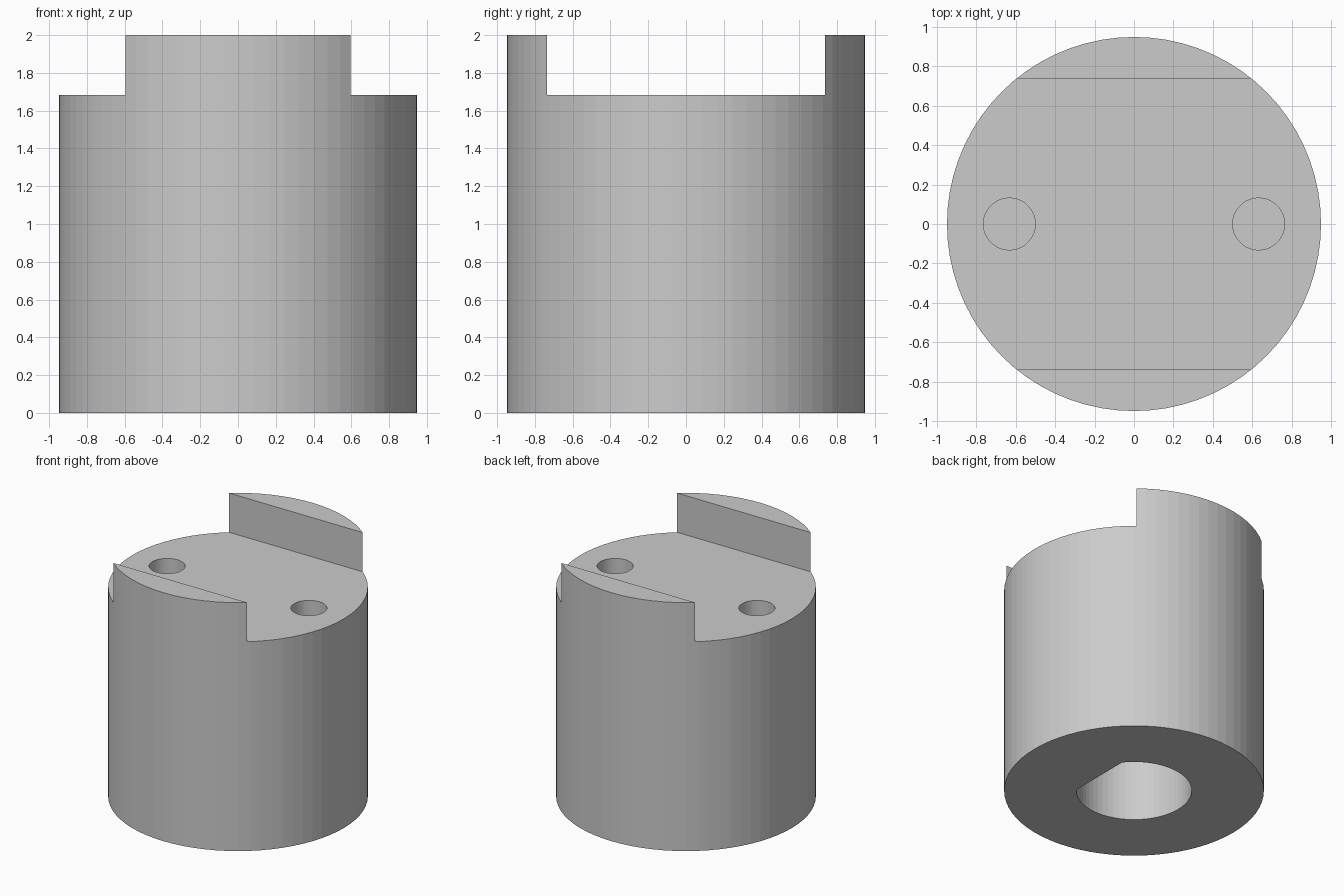
import bpy
import bmesh
import math
from mathutils import Matrix

if "Cube" in bpy.data.objects:
    bpy.data.objects.remove(bpy.data.objects["Cube"], do_unlink=True)

MM = 2 / 19          # model is 19 units tall
RADIUS = 9 * MM
SHOULDER = 16 * MM   # height of the slot floor
TOP = 19 * MM

grey = bpy.data.materials.new("plain_grey")
grey.use_nodes = True
grey.diffuse_color = (0.6, 0.6, 0.6, 1)
grey.node_tree.nodes["Principled BSDF"].inputs["Base Color"].default_value = (0.6, 0.6, 0.6, 1)


def prism(name, outline, bottom, top):
    """Extrude a flat outline between two heights."""
    bm = bmesh.new()
    face = bm.faces.new([bm.verts.new((x, y, bottom)) for x, y in outline])
    result = bmesh.ops.extrude_face_region(bm, geom=[face])
    moved = [v for v in result["geom"] if isinstance(v, bmesh.types.BMVert)]
    bmesh.ops.transform(bm, matrix=Matrix.Translation((0, 0, top - bottom)), verts=moved)
    bmesh.ops.recalc_face_normals(bm, faces=bm.faces)
    mesh = bpy.data.meshes.new(name)
    bm.to_mesh(mesh)
    bm.free()
    mesh.materials.append(grey)
    obj = bpy.data.objects.new(name, mesh)
    bpy.context.collection.objects.link(obj)
    return obj


def arc(radius, start, end, count, cx=0.0):
    step = (end - start) / count
    return [(cx + radius * math.cos(start + step * i), radius * math.sin(start + step * i))
            for i in range(count + 1)]


def circle(radius, count, cx=0.0):
    return arc(radius, 0, math.tau, count, cx)[:-1]


def cut(target, cutter):
    """Subtract the cutter, apply the result and discard the cutter."""
    mod = target.modifiers.new("cut", "BOOLEAN")
    mod.operation = "DIFFERENCE"
    mod.solver = "EXACT"
    mod.object = cutter
    bpy.context.view_layer.objects.active = target
    bpy.ops.object.modifier_apply(modifier=mod.name)
    bpy.data.objects.remove(cutter, do_unlink=True)


# Round body
coupling = prism("coupling_body", circle(RADIUS, 72), 0, TOP)

# Wide slot across the top, leaving a lug at the front and back
half = 7 * MM
cut(coupling, prism("slot_cutter", [(-1.2, -half), (1.2, -half), (1.2, half), (-1.2, half)],
                    SHOULDER, TOP + 0.2))

# Two blind pin holes in the slot floor
for side in (-1, 1):
    cut(coupling, prism("pin_hole_cutter", circle(1.25 * MM, 36, side * 6 * MM),
                        SHOULDER - 5 * MM, SHOULDER + 0.1))

# D-shaped blind shaft bore from below, flat towards +x
flat = math.acos(3.15 / 4)
cut(coupling, prism("bore_cutter", arc(4 * MM, flat, math.tau - flat, 48), -0.1, 11 * MM))
